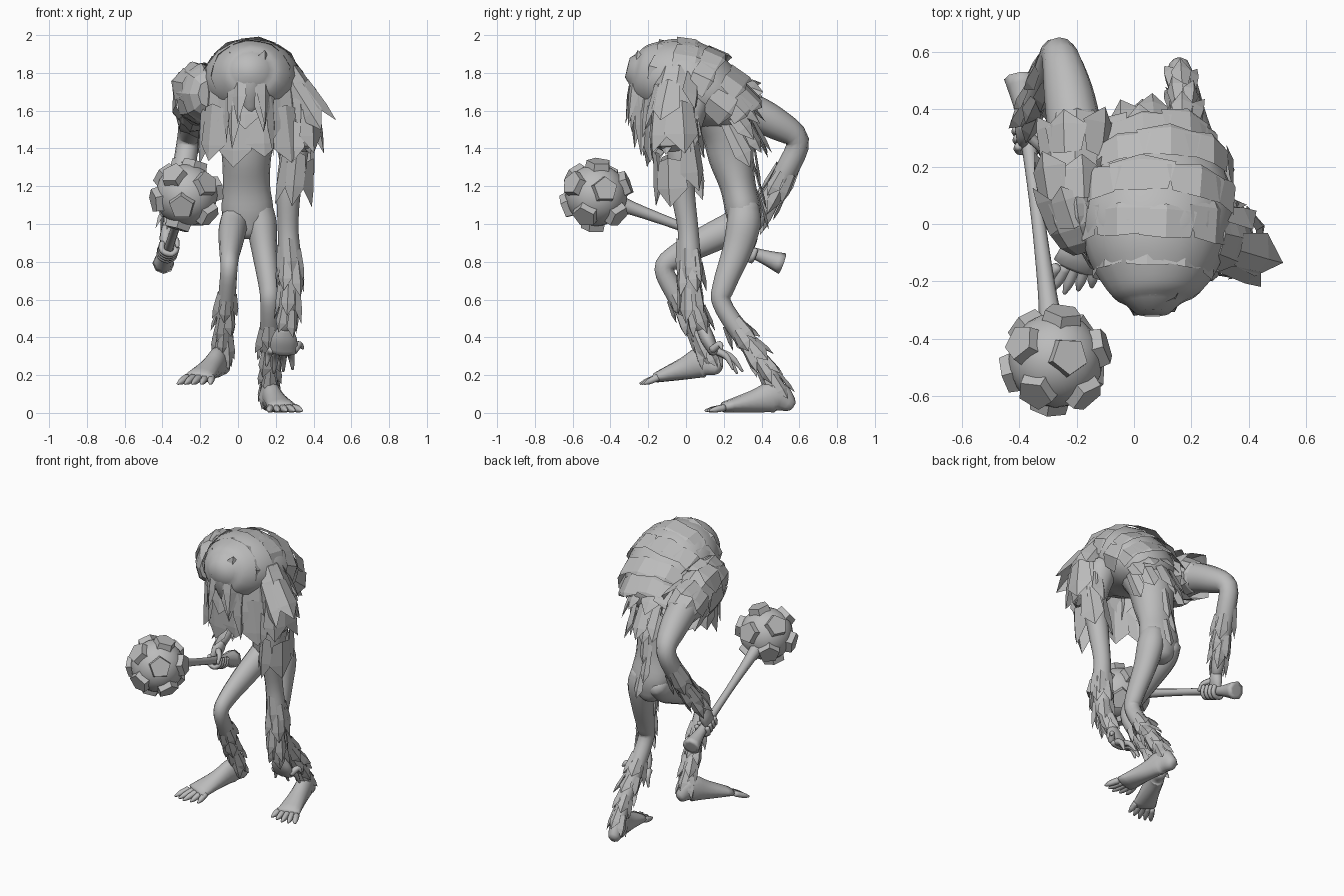
import bpy, bmesh, math, random
from mathutils import Vector, Matrix

random.seed(4)
cube = bpy.data.objects.get("Cube")
if cube:
    bpy.data.objects.remove(cube, do_unlink=True)

grey = bpy.data.materials.new("plain grey")
grey.use_nodes = True
grey.diffuse_color = (0.5, 0.5, 0.5, 1)
grey.node_tree.nodes["Principled BSDF"].inputs["Base Color"].default_value = (0.5, 0.5, 0.5, 1)


def finish(bm, name, smooth=False):
    mesh = bpy.data.meshes.new(name)
    for f in bm.faces:
        f.smooth = smooth
    bm.to_mesh(mesh)
    bm.free()
    mesh.materials.append(grey)
    ob = bpy.data.objects.new(name, mesh)
    bpy.context.scene.collection.objects.link(ob)
    return ob


def sections(pts, steps=4):
    """Smooth path of (centre, tangent, side, normal, side radius, normal radius)."""
    p = [Vector(q if len(q) == 5 else (*q, q[3])) for q in pts]
    p = [p[0] * 2 - p[1]] + p + [p[-1] * 2 - p[-2]]
    line = []
    for i in range(1, len(p) - 2):
        a, b, c, d = p[i - 1:i + 3]
        for k in range(steps):
            t = k / steps
            line.append((b * 2 + (c - a) * t + (a * 2 - b * 5 + c * 4 - d) * t * t
                         + (b * 3 - a - c * 3 + d) * t ** 3) / 2)
    line.append(p[-2])
    centres = [Vector(v[:3]) for v in line]
    x = Vector((1, 0, 0))
    out = []
    for i, v in enumerate(line):
        tan = (centres[min(i + 1, len(line) - 1)] - centres[max(i - 1, 0)]).normalized()
        side = (x - tan * x.dot(tan)).normalized()
        out.append((centres[i], tan, side, tan.cross(side), v[3], v[4]))
    return out


def tube(name, pts, n=12, smooth=True, close=0.4):
    """Lofted limb with softly closed ends."""
    s = sections(pts)
    c, t, *rest, a, b = s[0]
    s.insert(0, (c - t * min(a, b) * close, t, *rest, a * 0.6, b * 0.6))
    c, t, *rest, a, b = s[-1]
    s.append((c + t * min(a, b) * close, t, *rest, a * 0.6, b * 0.6))
    bm = bmesh.new()
    rings = []
    for c, t, side, nor, a, b in s:
        angles = [math.tau * j / n for j in range(n)]
        rings.append([bm.verts.new(c + side * math.cos(w) * a + nor * math.sin(w) * b)
                      for w in angles])
    for r, q in zip(rings, rings[1:]):
        for j in range(n):
            k = (j + 1) % n
            bm.faces.new((r[j], r[k], q[k], q[j]))
    bm.faces.new(rings[0][::-1])
    bm.faces.new(rings[-1])
    return finish(bm, name, smooth)


def fur(name, pts, rows, start, end, count, arc, length, flare, widen=1.15, shoulder=.6, ragged=.25):
    """Rows of pointed overlapping plates lying along a path."""
    s = sections(pts, 8)
    bm = bmesh.new()
    lo, hi = (math.radians(v) for v in arc)
    step = (hi - lo) / count
    for row in range(rows):
        f = start + (end - start) * row / max(rows - 1, 1)
        c, t, side, nor, a, b = s[round(f * (len(s) - 1))]
        for j in range(count):
            w = lo + (j + 0.5 + (row % 2 - 0.5) * 0.4) * step + random.uniform(-.1, .1) * step
            ln = length * random.uniform(0.85, 1.15)
            fl = flare * random.uniform(0.5, 1.2)
            slip = t * length * random.uniform(-ragged, ragged)

            def at(angle, along, out):
                d = side * math.cos(angle) * a + nor * math.sin(angle) * b
                return bm.verts.new(c + slip + d * 1.02 + t * along + d.normalized() * out)

            h = step * widen / 2
            bl, bc, br = at(w - h * .8, 0, 0), at(w, -ln * .08, .006), at(w + h * .8, 0, 0)
            ml, mr = at(w - h, ln * shoulder, fl * .6), at(w + h, ln * shoulder, fl * .6)
            mc, tip = at(w, ln * shoulder, fl * .6 + .01), at(w, ln, fl)
            for face in ((bl, bc, mc, ml), (bc, br, mr, mc), (ml, mc, tip), (mc, mr, tip)):
                bm.faces.new(face)
    return finish(bm, name)


def foot(name, heel, ball, toe_z):
    """High-arched foot with five tapered toes."""
    heel, ball = Vector(heel), Vector(ball)
    mid = [(heel.lerp(ball, f) + Vector((0, 0, up)), a, b)
           for f, up, a, b in ((0, 0, .036, .04), (.22, .045, .05, .083),
                               (.55, .025, .058, .06), (1, 0, .08, .029))]
    tube(name, [(*p, a, b) for p, a, b in mid])
    ahead = (ball - heel).normalized()
    for i in range(5):
        off = (i - 2) * .032
        root = ball + Vector((off, 0, -.003))
        tip = root + ahead * (.1 - abs(i - 2) * .012) + Vector((off * .35, 0, 0))
        tip.z = toe_z
        tube(f"{name}_toe_{i + 1}", [(*root, .021), (*root.lerp(tip, .6), .018), (*tip, .007)], 6)


# Torso and head
torso = [(.05, .31, .95, .08, .07), (.05, .305, 1.06, .135, .095), (.045, .275, 1.2, .125, .095),
         (.045, .24, 1.35, .13, .12), (.05, .215, 1.5, .155, .14), (.055, .12, 1.66, .19, .15),
         (.06, 0, 1.75, .18, .15), (.06, -.12, 1.77, .12, .12)]
tube("torso", torso, 16)
tube("head", [(.065, -.2, 1.9, .05, .05), (.065, -.22, 1.82, .085, .085),
              (.065, -.22, 1.72, .075, .08), (.065, -.2, 1.6, .04, .05)], 14)

# Hunched mantle of hair with broad overlapping bands
mantle = [(.065, -.275, 1.82, .1, .09), (.065, -.235, 1.81, .16, .145), (.07, -.14, 1.785, .225, .195),
          (.075, 0, 1.755, .265, .22), (.08, .12, 1.69, .26, .195), (.075, .21, 1.61, .21, .16),
          (.07, .26, 1.54, .15, .11)]
tube("mantle", mantle, 16)
fur("mantle_hair", mantle, 5, .28, .82, 5, (-195, 15), .125, .0, 1.25, .82, .05)
cape = [(.08, -.03, 1.84, .2, .17), (.085, -.03, 1.68, .27, .2), (.09, -.01, 1.5, .28, .2)]
fur("cape_hair", cape, 2, .25, .65, 8, (-25, 205), .27, .035, 1.3, .7, .12)
locks = [(.065, -.17, 1.9, .1, .1), (.065, -.18, 1.8, .12, .11), (.065, -.18, 1.6, .12, .11)]
for name, arc in (("left_locks", (0, 72)), ("right_locks", (108, 180))):
    fur(name, locks, 2, .25, .6, 2, arc, .36, .012, 1.2, .55, .1)

# Mane down the back and flank hair
down = torso[::-1]
fur("back_mane", down, 4, .42, .76, 1, (-103, -77), .22, .01, 1, .75, .05)
fur("flank_hair", down, 2, .3, .4, 5, (-185, 5), .25, .015, .95, .7, .1)

# Arms
left_arm = [(.27, .02, 1.64, .1), (.3, -.02, 1.42, .078), (.27, -.02, 1.2, .066),
            (.265, .01, .98, .055), (.275, .02, .8, .06), (.27, .03, .62, .052),
            (.25, .09, .45, .04)]
right_arm = [(-.15, .08, 1.69, .13), (-.2, .3, 1.615, .1), (-.23, .47, 1.535, .085),
             (-.262, .59, 1.44, .062), (-.29, .53, 1.28, .06), (-.33, .44, 1.12, .05),
             (-.37, .35, .97, .034)]
tube("left_arm", left_arm)
tube("right_arm", right_arm)
sleeve = [(.25, -.04, 1.8, .08, .1), (.33, -.06, 1.64, .09, .12), (.325, -.05, 1.42, .08, .12),
          (.3, -.03, 1.2, .08, .1)]
tube("left_shoulder", sleeve[:3], 8, False)
fur("left_sleeve_hair", sleeve, 3, .12, .72, 5, (0, 360), .24, .025)
shoulder = [(-.17, -.06, 1.69, .09, .12), (-.2, .05, 1.69, .125, .165), (-.205, .2, 1.655, .12, .14),
            (-.2, .36, 1.59, .1, .1)]
tube("right_shoulder", shoulder, 8, False)
fur("right_shoulder_hair", shoulder, 3, .15, .7, 6, (0, 360), .16, .02, 1.15, .65, .1)
fur("left_forearm_hair", left_arm, 4, .58, .87, 5, (0, 360), .16, .018, .95)
fur("right_forearm_hair", right_arm, 3, .64, .84, 5, (0, 360), .16, .018, .95)

# Open left hand
tube("left_palm", [(.25, .09, .45, .04, .036), (.245, .115, .39, .068, .038),
                   (.24, .15, .32, .072, .028)])
for i, tip in enumerate([(.15, .19, .25), (.19, .27, .21), (.24, .3, .22), (.29, .25, .23), (.345, .19, .34)]):
    root = Vector((.18 + i * .03, .14, .335))
    bend = root.lerp(Vector(tip), .55) + Vector((0, .01, .025))
    tube(f"left_finger_{i + 1}", [(*root, .023), (*bend, .019), (*tip, .007)], 6)

# Club: shaft, ball and studs
ball, end = Vector((-.273, -.475, 1.153)), Vector((-.395, .51, .79))
tube("club_shaft", [(*ball.lerp(end, f), r) for f, r in
                    ((.1, .045), (.25, .032), (.5, .024), (.75, .026), (.88, .034), (1, .058))],
     8, True, .03)
bm = bmesh.new()
bmesh.ops.create_icosphere(bm, subdivisions=3, radius=.165)
finish(bm, "club_ball", True).location = ball
tilt = Vector((0, 0, 1)).rotation_difference(Vector((.27, .08, .96))).to_matrix()
turn = tilt @ Matrix.Rotation(math.radians(16), 3, "Z")
ico = bmesh.new()
bmesh.ops.create_icosphere(ico, subdivisions=1, radius=1)
for i, v in enumerate(ico.verts):
    d = turn @ v.co.normalized()
    bm = bmesh.new()
    bmesh.ops.create_cone(bm, cap_ends=True, segments=5, radius1=.073, radius2=.066, depth=.05)
    stud = finish(bm, f"club_stud_{i + 1}")
    stud.location = ball + d * .162
    stud.rotation_euler = d.to_track_quat("Z", "Y").to_euler()
ico.free()

# Right hand gripping the shaft
grip = ball.lerp(end, .8)
axis = (end - ball).normalized()
tube("right_palm", [(-.37, .35, .98, .034), (-.38, .33, .93, .035, .05), (-.39, .31, .88, .022, .05)])
across = Vector((1, 0, 0))
across = (across - axis * across.dot(axis)).normalized()
rise = across.cross(axis)
for i in range(4):
    c = grip + axis * (i - 1.5) * .032
    curl = [math.radians(w) for w in (150, 210, 275, 330, 390)]
    tube(f"right_finger_{i + 1}",
         [(*(c + across * math.cos(w) * .042 + rise * math.sin(w) * .042), .016) for w in curl], 6)
tube("right_thumb", [(-.37, .31, .94, .02), (-.33, .27, .92, .017), (-.32, .24, .88, .01)], 6)

# Legs and feet
left_leg = [(.11, .305, 1.1, .07, .08), (.125, .305, 1.0, .08, .09), (.14, .27, .86, .068, .078),
            (.165, .2, .67, .055, .06), (.168, .19, .58, .05), (.17, .29, .42, .052),
            (.17, .42, .24, .044), (.165, .505, .09, .044)]
right_leg = [(-.01, .33, 1.06, .07, .08), (-.025, .26, .99, .075, .085), (-.035, .12, .92, .068, .078),
             (-.045, -.05, .83, .052, .062), (-.048, -.115, .76, .045, .052),
             (-.058, -.05, .62, .046, .052), (-.075, .05, .44, .044), (-.085, .13, .27, .042)]
tube("left_leg", left_leg)
tube("right_leg", right_leg)
fur("left_shin_hair", left_leg, 4, .68, .92, 5, (0, 360), .13, .028, 1)
fur("right_shin_hair", right_leg, 4, .72, .93, 5, (0, 360), .13, .022, 1)
foot("left_foot", (.155, .555, .043), (.235, .2, .03), .012)
foot("right_foot", (-.075, .17, .235), (-.205, -.15, .19), .155)
